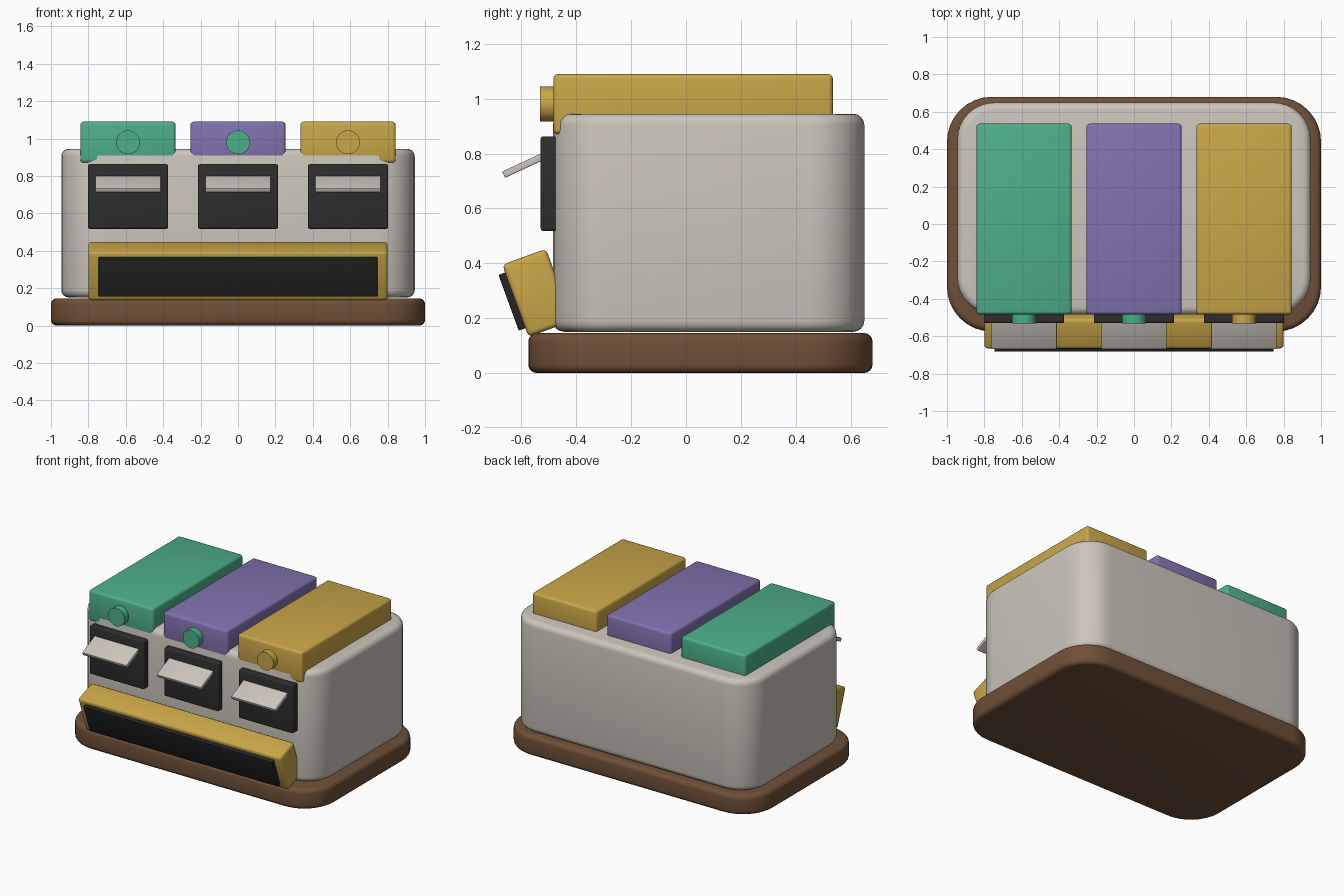
import bpy, bmesh, math
from mathutils import Vector

cube = bpy.data.objects.get("Cube")
if cube:
    bpy.data.objects.remove(cube, do_unlink=True)


def material(name, rgb):
    m = bpy.data.materials.new(name)
    m.use_nodes = True
    m.diffuse_color = (*rgb, 1)
    m.node_tree.nodes["Principled BSDF"].inputs["Base Color"].default_value = (*rgb, 1)
    return m


cream = material("cream", (0.60, 0.56, 0.50))
brown = material("brown", (0.16, 0.08, 0.04))
green = material("green", (0.075, 0.43, 0.25))
purple = material("purple", (0.22, 0.17, 0.43))
yellow = material("yellow", (0.58, 0.38, 0.065))
black = material("black", (0.027, 0.027, 0.027))
dark = material("dark glass", (0.018, 0.018, 0.018))


def finish(name, bm, mat, bevel, segments=3):
    bmesh.ops.recalc_face_normals(bm, faces=bm.faces)
    mesh = bpy.data.meshes.new(name)
    bm.to_mesh(mesh)
    bm.free()
    mesh.materials.append(mat)
    ob = bpy.data.objects.new(name, mesh)
    bpy.context.collection.objects.link(ob)
    bpy.ops.object.select_all(action='DESELECT')
    ob.select_set(True)
    bpy.context.view_layer.objects.active = ob
    if bevel:
        mod = ob.modifiers.new("soft edges", 'BEVEL')
        mod.width = bevel
        mod.segments = segments
        mod.limit_method = 'ANGLE'
        mod.angle_limit = math.radians(40)
        bpy.ops.object.modifier_apply(modifier=mod.name)
    bpy.ops.object.shade_smooth_by_angle(angle=math.radians(35))
    return ob


def box(name, centre, size, mat, bevel=0.01, tilt=0):
    bm = bmesh.new()
    bmesh.ops.create_cube(bm, size=1)
    bmesh.ops.scale(bm, vec=size, verts=bm.verts)
    ob = finish(name, bm, mat, bevel)
    ob.location = centre
    ob.rotation_euler.x = math.radians(tilt)
    return ob


def rounded_slab(name, half_x, y0, y1, z0, z1, radius, mat, bevel):
    """Upright prism with rounded corners and softened rims."""
    bm = bmesh.new()
    steps = 8
    corners = [(half_x - radius, y1 - radius), (radius - half_x, y1 - radius),
               (radius - half_x, y0 + radius), (half_x - radius, y0 + radius)]
    ring = []
    for i, (cx, cy) in enumerate(corners):
        for s in range(steps + 1):
            a = (i + s / steps) * math.pi / 2
            ring.append(bm.verts.new((cx + radius * math.cos(a), cy + radius * math.sin(a), z0)))
    face = bm.faces.new(ring)
    ext = bmesh.ops.extrude_face_region(bm, geom=[face])
    top = [g for g in ext["geom"] if isinstance(g, bmesh.types.BMVert)]
    bmesh.ops.translate(bm, vec=(0, 0, z1 - z0), verts=top)
    return finish(name, bm, mat, bevel, 4)


def button(name, x, mat):
    bm = bmesh.new()
    bmesh.ops.create_cone(bm, cap_ends=True, segments=32, radius1=0.064, radius2=0.064, depth=0.08)
    ob = finish(name, bm, mat, 0)
    ob.location = (x, -0.492, 0.98)
    ob.rotation_euler.x = math.pi / 2


# Plinth and main housing
rounded_slab("base", 1.0, -0.575, 0.68, 0, 0.145, 0.24, brown, 0.03)
rounded_slab("body", 0.945, -0.485, 0.65, 0.15, 0.945, 0.2, cream, 0.04)

# Three coloured stations: lid, button, slot panel and lever
stations = [("right", -0.588, green, green), ("middle", 0, purple, green),
            ("left", 0.588, yellow, yellow)]
for side, x, lid_mat, button_mat in stations:
    box(side + "_lid", (x, 0.026, 0.98), (0.51, 1.02, 0.22), lid_mat, 0.018)
    button(side + "_button", x, button_mat)
    box(side + "_panel", (x, -0.495, 0.69), (0.43, 0.07, 0.345), black, 0.01)
    box(side + "_lever", (x, -0.57, 0.767), (0.35, 0.21, 0.025), cream, 0.004, 25)

# Tilted display along the lower front
box("display_housing", (0, -0.5425, 0.292), (1.6, 0.17, 0.28), yellow, 0.018, 20)
box("display_screen", (0, -0.63, 0.262), (1.49, 0.036, 0.216), dark, 0.004, 20)
